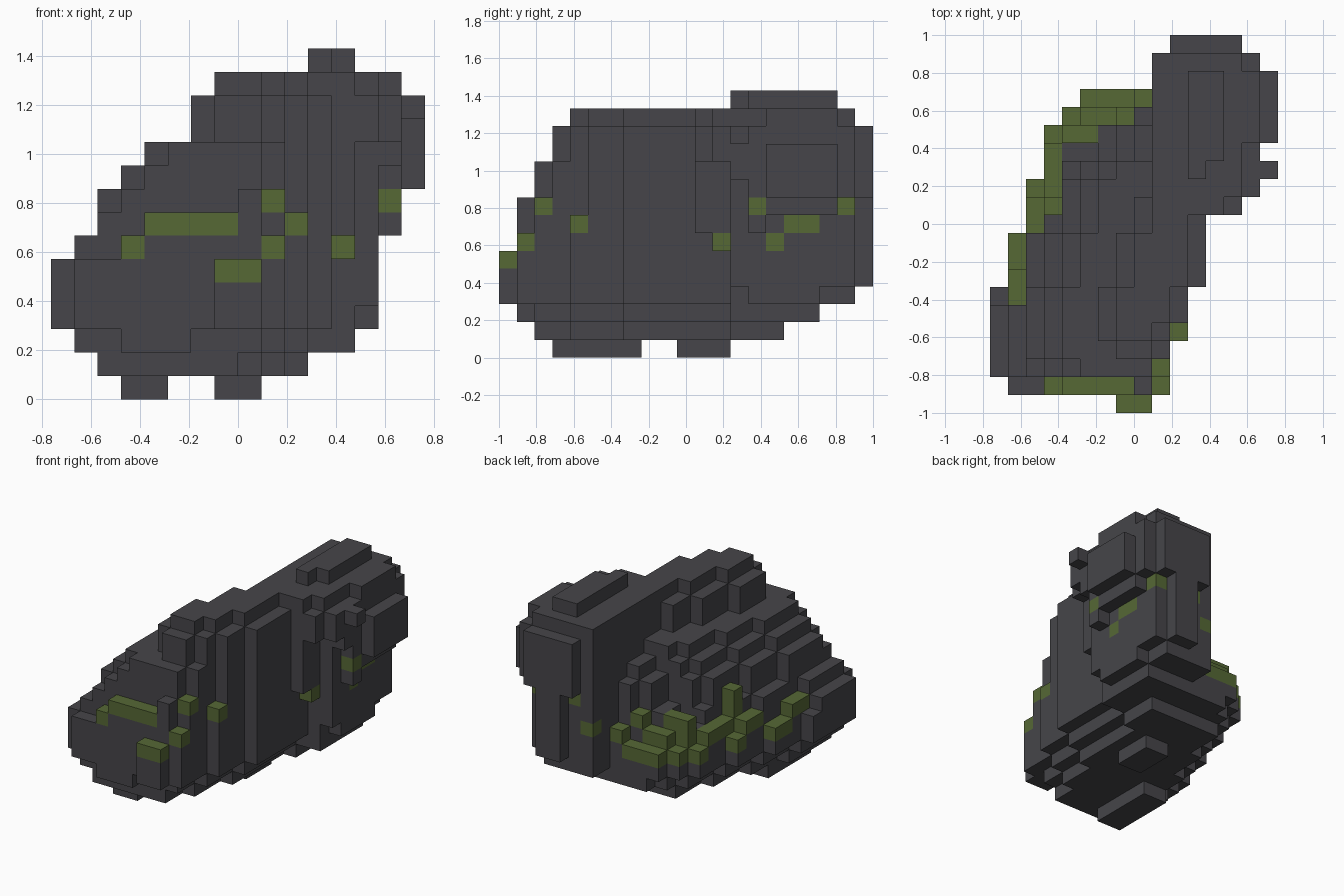
import bpy, bmesh
from mathutils import Vector

if "Cube" in bpy.data.objects:
    bpy.data.objects.remove(bpy.data.objects["Cube"], do_unlink=True)

U = 2 / 21  # block size
NX, NY = 16, 21


def material(name, rgb):
    m = bpy.data.materials.new(name)
    m.use_nodes = True
    m.diffuse_color = (*rgb, 1)
    m.node_tree.nodes["Principled BSDF"].inputs["Base Color"].default_value = (*rgb, 1)
    return m


STONE = material("dark stone", (0.061, 0.060, 0.067))
MOSS = material("moss green", (0.093, 0.138, 0.036))

# Footprint of the leaning boulder: left and right limit of each row, front to back
ROW_LO = [7, 1] + [0] * 5 + [1] * 3 + [2] * 3 + [3] * 3 + [4, 5, 9, 9, 10]
ROW_HI = [9] + [10] * 3 + [11] * 3 + [12] * 4 + [14] + [15] * 8 + [14]
# Inward step of the sloping side, per layer from the lowest up
STEP = [2, 1, 0, 0, 0, 1, 2, 2, 3, 4, 6, 6, 7]
LAST_ROW = {1: 16, 2: 18, 3: 20, 13: 20}


def first_row(k):
    return 1 + (k == 1 or k >= 8) + (k > 10) + (k > 12)


def left_limit(j, k):
    step = STEP[k - 1]
    front = j == first_row(k)
    if j == 20:
        return 11 if k <= 8 else 10
    if j >= 18:
        return ROW_LO[j] + (step if k < 3 else 0)
    if k == 2 and front:
        return 3
    lo = ROW_LO[j] + step
    if k < 5:
        return lo
    if front and 5 < k < 13:
        lo += 1
    if j == 17 or (j >= 12 and k >= 11):
        lo = 9
    elif j >= 14 and k >= 6:
        lo += 2
    if j == 6 and k == 5:
        lo = 1
    return min(lo, 9)


def right_limit(j, k):
    hi = ROW_HI[j]
    front = j == first_row(k)
    # Overhang of the head, stepping down towards the back
    if j >= 11:
        start = 8 if 15 <= j <= 18 else max(9, min(11, 23 - j))
        if k < start:
            hi = 13 if j in (11, 12, 20) else 14
            if k <= 6 and j <= 12:
                hi = 12
    if k == 3 and j in (13, 18, 19):
        hi = 13
    if k >= 8 and j == 4:
        hi = 10
    if (k >= 7 and front) or (k >= 9 and j == 2):
        hi = min(hi, 9)
    if k == 13 and j > 4 and not 15 <= j <= 18:
        hi -= 1
    if k == 2:
        hi = 6 if front else min(hi - 1, 13)
    if k == 1:
        hi = min(hi - 2, 11)
    return hi


def block(i, j, k, wide=1, deep=1, high=1):
    return {(i + a, j + b, k + c) for a in range(wide) for b in range(deep) for c in range(high)}


# Stepped boulder
stone = set()
for k in range(1, 14):
    for j in range(first_row(k), LAST_ROW.get(k, NY)):
        stone |= {(i, j, k) for i in range(left_limit(j, k), right_limit(j, k))}
# Feet
stone |= block(3, 3, 0, wide=2, deep=5) | block(7, 10, 0, wide=2, deep=3)
# Front lip and brow
stone |= block(7, 0, 3, wide=2, high=2) | block(8, 1, 8)
# Crest
stone |= block(11, 14, 14, wide=2, deep=5) | block(11, 13, 14)
# Cheek slab, knob and ledge on the side of the head
stone |= block(15, 15, 9, deep=4, high=3) | block(15, 13, 12) | block(14, 14, 7)
# Rear ledge
stone |= block(8, 17, 4)

# Moss on the front ledges
moss = block(7, 0, 5, wide=2) | block(4, 1, 7, wide=4) | block(3, 1, 6)
# Moss down the steep side and under the head
moss |= block(9, 1, 6) | block(9, 2, 8) | block(10, 4, 7)
moss |= block(12, 12, 6) | block(14, 14, 8) | block(13, 15, 6) | block(13, 16, 7, deep=2)
moss |= block(13, 19, 8) | block(10, 19, 8) | block(9, 19, 6)
# Moss along the foot of the stepped side, following the footprint
for j, k in enumerate([5, 5, 4, 4, 5, 5, 4, 5, 5, 4], start=6):
    moss |= block(max(1, ROW_LO[j]), j, k)
moss |= block(3, 11, 6, high=2) | block(3, 12, 5)
# Moss at the back corner
moss |= block(4, 15, 5, wide=2, high=2)
moss |= block(4, 16, 4) | block(5, 16, 5, wide=2) | block(7, 16, 6)
moss |= block(5, 17, 4, wide=3) | block(8, 17, 5)

stone -= moss
# Keep the moss uncovered on the stepped side
stone -= {(i, j, k) for i, j, k in stone if i < 9 and 6 <= j < 18
          and any((i, j, m) in moss for m in range(4, k))}

SIDES = [(axis, s) for axis in range(3) for s in (0, 1)]


# Outer faces of a set of blocks, merged into flat polygons
def build(name, cells, solid, mat):
    bm = bmesh.new()
    for c in cells:
        for axis, s in SIDES:
            n = list(c)
            n[axis] += 1 if s else -1
            if tuple(n) in solid:
                continue
            p, q = (axis + 1) % 3, (axis + 2) % 3
            ring = []
            for dp, dq in ((0, 0), (1, 0), (1, 1), (0, 1)):
                v = list(c)
                v[axis] += s
                v[p] += dp
                v[q] += dq
                ring.append(bm.verts.new(Vector((v[0] - NX / 2, v[1] - NY / 2, v[2])) * U))
            bm.faces.new(ring if s else ring[::-1])
    bmesh.ops.remove_doubles(bm, verts=bm.verts, dist=U / 100)
    bmesh.ops.dissolve_limit(bm, angle_limit=0.01, verts=bm.verts, edges=bm.edges)
    mesh = bpy.data.meshes.new(name)
    bm.to_mesh(mesh)
    bm.free()
    mesh.materials.append(mat)
    bpy.context.collection.objects.link(bpy.data.objects.new(name, mesh))


build("boulder", stone, stone | moss, STONE)
build("moss_clumps", moss, stone | moss, MOSS)
